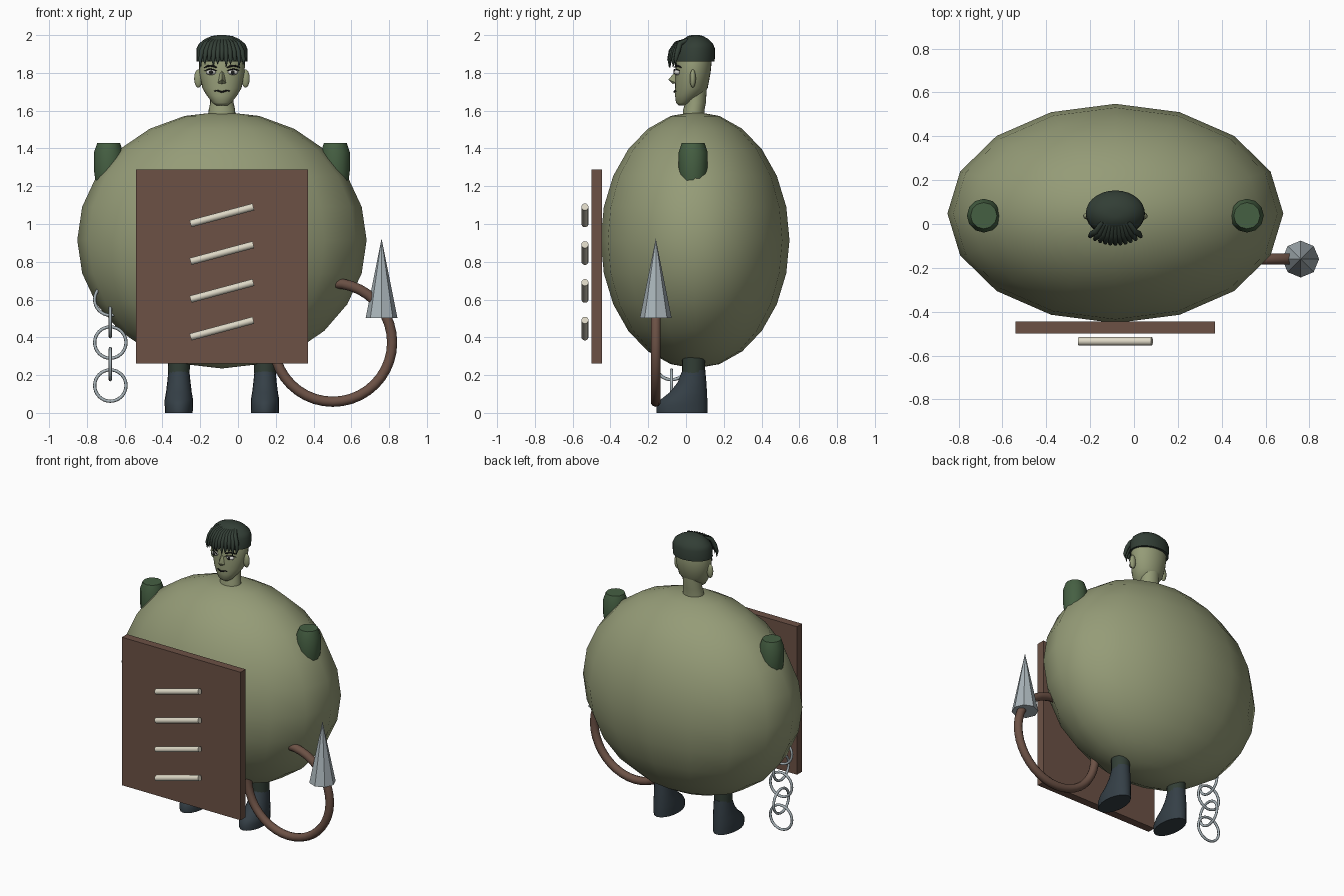
import bpy, bmesh, math
from mathutils import Matrix, Vector

if "Cube" in bpy.data.objects:
    bpy.data.objects.remove(bpy.data.objects["Cube"])

CX = -0.085  # centre line of the figure


def material(name, r, g, b):
    m = bpy.data.materials.new(name)
    m.diffuse_color = (r, g, b, 1)
    m.use_nodes = True
    m.node_tree.nodes["Principled BSDF"].inputs["Base Color"].default_value = m.diffuse_color
    return m


SKIN = material("olive skin", 0.30, 0.33, 0.185)
BROWN = material("brown", 0.15, 0.083, 0.06)
IVORY = material("ivory", 0.72, 0.68, 0.56)
GREEN = material("sleeve green", 0.06, 0.115, 0.055)
HAIR = material("dark green", 0.032, 0.048, 0.036)
BOOT = material("boot blue grey", 0.035, 0.05, 0.062)
STEEL = material("steel", 0.40, 0.46, 0.49)
WHITE = material("eye white", 0.65, 0.65, 0.62)
BLACK = material("near black", 0.012, 0.012, 0.012)


def finish(ob, name, mat, angle=40):
    ob.name = ob.data.name = name
    ob.data.materials.clear()
    ob.data.materials.append(mat)
    bpy.ops.object.select_all(action='DESELECT')
    ob.select_set(True)
    bpy.context.view_layer.objects.active = ob
    if angle:
        bpy.ops.object.shade_smooth_by_angle(angle=math.radians(angle))
    return ob


def from_bmesh(bm, name, mat, angle=40):
    bmesh.ops.recalc_face_normals(bm, faces=bm.faces)
    me = bpy.data.meshes.new(name)
    bm.to_mesh(me)
    bm.free()
    ob = bpy.data.objects.new(name, me)
    bpy.context.collection.objects.link(ob)
    return finish(ob, name, mat, angle)


def ellipsoid(name, mat, loc, radii, seg=16, rings=12, angle=60):
    bm = bmesh.new()
    bmesh.ops.create_uvsphere(bm, u_segments=seg, v_segments=rings, radius=1,
                              matrix=Matrix.LocRotScale(Vector(loc), None, Vector(radii)))
    return from_bmesh(bm, name, mat, angle)


def loft(name, mat, x, sections, n=24, angle=40):
    """Stack of ellipses: (z, front y, back y, half width)."""
    bm = bmesh.new()
    loops = []
    for z, front, back, rx in sections:
        cy, ry = (front + back) / 2, (back - front) / 2
        loops.append([bm.verts.new((x + rx * math.cos(2 * math.pi * i / n),
                                    cy + ry * math.sin(2 * math.pi * i / n), z))
                      for i in range(n)])
    for a, b in zip(loops, loops[1:]):
        for i in range(n):
            j = (i + 1) % n
            bm.faces.new((a[i], a[j], b[j], b[i]))
    bm.faces.new(loops[0])
    bm.faces.new(loops[-1])
    return from_bmesh(bm, name, mat, angle)


def tube(name, mat, points, radius, taper=None, sides=2):
    """Round strand along points, with an optional radius factor per point."""
    cu = bpy.data.curves.new(name, 'CURVE')
    cu.dimensions = '3D'
    cu.bevel_depth, cu.bevel_resolution, cu.use_fill_caps = radius, sides, True
    sp = cu.splines.new('POLY')
    sp.points.add(len(points) - 1)
    for i, p in enumerate(points):
        sp.points[i].co = (*p, 1)
        sp.points[i].radius = taper[i] if taper else 1
    tmp = bpy.data.objects.new("path", cu)
    bpy.context.collection.objects.link(tmp)
    bpy.context.view_layer.update()
    me = bpy.data.meshes.new_from_object(
        tmp.evaluated_get(bpy.context.evaluated_depsgraph_get()))
    bpy.data.objects.remove(tmp)
    ob = bpy.data.objects.new(name, me)
    bpy.context.collection.objects.link(ob)
    return finish(ob, name, mat, 60)


def ring(name, mat, loc, rot, major, minor, seg=32, sides=8):
    bpy.ops.mesh.primitive_torus_add(location=loc, rotation=rot, major_radius=major,
                                     minor_radius=minor, major_segments=seg,
                                     minor_segments=sides)
    return finish(bpy.context.object, name, mat, 60)


# Round body
ellipsoid("body", SKIN, (CX, 0.048, 0.915), (0.766, 0.50, 0.68))

# Neck and head
loft("neck", SKIN, CX, [(1.55, -0.02, 0.10, 0.072), (1.605, -0.015, 0.098, 0.07),
                        (1.64, -0.005, 0.105, 0.062), (1.72, 0.0, 0.11, 0.062)])
loft("head", SKIN, CX, [(1.628, -0.040, 0.0, 0.03), (1.642, -0.053, 0.03, 0.05),
                        (1.68, -0.058, 0.085, 0.08), (1.72, -0.058, 0.115, 0.104),
                        (1.80, -0.055, 0.13, 0.12), (1.87, -0.05, 0.137, 0.122),
                        (1.93, -0.03, 0.12, 0.10)], 28, 60)
bm = bmesh.new()
for p in ((0, -0.05, 1.815), (0.012, -0.05, 1.80), (-0.012, -0.05, 1.80),
          (0, -0.093, 1.765), (0.024, -0.05, 1.745), (-0.024, -0.05, 1.745),
          (0, -0.07, 1.742)):
    bm.verts.new((CX + p[0], p[1], p[2]))
bmesh.ops.convex_hull(bm, input=bm.verts)
from_bmesh(bm, "nose", SKIN, 50)


def face_y(dx, rx=0.118):
    return 0.036 - 0.094 * math.sqrt(max(0, 1 - (dx / rx) ** 2))


# Eyes, brows and ears on both sides
for s, side in ((-1, "left"), (1, "right")):
    ellipsoid(side + "_eye", WHITE, (CX + s * 0.058, -0.046, 1.803), (0.027, 0.018, 0.014))
    ellipsoid(side + "_iris", BLACK, (CX + s * 0.058, -0.062, 1.803), (0.010, 0.005, 0.011))
    for part, dz, rise, r in (("brow", 1.828, 0.010, 0.005), ("lash", 1.810, 0.010, 0.003)):
        pts = []
        for i in range(7):
            dx = 0.028 + 0.066 * i / 6
            bump = rise * math.sin(math.pi * i / 6)
            out = 0.003 if part == "brow" else 0.010
            pts.append((CX + s * dx, face_y(dx) - out, dz + bump))
        tube(side + "_" + part, BLACK, pts, r, [.5, 1, 1, 1, 1, .8, .4])
    ellipsoid(side + "_ear", SKIN, (CX + s * 0.125, 0.036, 1.77), (0.022, 0.016, 0.048))

# Mouth
tube("mouth", BLACK, [(CX + dx, -0.062 + 5.2 * dx * dx, 1.703 - 0.004 * math.cos(dx * 110))
                      for dx in (-.042, -.028, -.014, 0, .014, .028, .042)],
     0.0045, [.4, .8, 1, 1, 1, .8, .4])

# Hair cap with a fringe of strands
loft("hair", HAIR, CX, [(1.86, -0.058, 0.152, 0.135), (1.93, -0.052, 0.153, 0.134),
                        (1.955, -0.035, 0.142, 0.122), (1.98, -0.012, 0.118, 0.09),
                        (1.995, 0.01, 0.09, 0.055), (2.0, 0.03, 0.07, 0.02)], 28, 50)
for i in range(11):
    x = -0.115 + 0.023 * i
    y = -0.09 + 2.6 * x * x
    tip = 1.828 + 0.016 * (i % 3)
    tube("fringe_strand_%d" % (i + 1), HAIR,
         [(CX + x * 0.5, 0.01, 1.975), (CX + x * 0.75, y / 2 - 0.005, 1.955),
          (CX + x * 0.92, y + 0.012, 1.915), (CX + x, y, 1.87), (CX + x * 0.97, y, tip)],
         0.014, [.8, 1, 1, .7, .1])

# Sleeve stubs and legs with boots
for s, side in ((-1, "left"), (1, "right")):
    loft(side + "_sleeve", GREEN, CX + s * 0.600,
         [(z, 0.038 - r, 0.038 + r, r) for z, r in
          ((1.12, 0.045), (1.20, 0.066), (1.28, 0.077), (1.38, 0.077), (1.43, 0.06))], 12, 35)
    x = CX + s * 0.228
    loft(side + "_leg", HAIR, x, [(0.21, -0.022, 0.10, 0.057), (0.32, -0.022, 0.10, 0.06)], 16)
    loft(side + "_boot", BOOT, x,
         [(0, -0.155, 0.113, 0.073), (0.04, -0.157, 0.114, 0.075), (0.07, -0.135, 0.113, 0.075),
          (0.11, -0.085, 0.111, 0.068), (0.16, -0.045, 0.108, 0.062),
          (0.228, -0.018, 0.102, 0.055)], 20, 45)

# Board in front with slanted rungs
bpy.ops.mesh.primitive_cube_add(size=1, location=(CX, -0.473, 0.775))
bpy.context.object.scale = (0.91, 0.055, 1.026)
finish(bpy.context.object, "board", BROWN, 0)
for i in range(4):
    bpy.ops.mesh.primitive_cylinder_add(vertices=12, radius=0.019, depth=0.345,
                                        location=(CX, -0.535, 1.046 - 0.2 * i),
                                        rotation=(0, math.radians(75), 0))
    finish(bpy.context.object, "rung_%d" % (i + 1), IVORY)

# Looped tail with a spike
ring("tail", BROWN, (0.502, -0.16, 0.373), (math.pi / 2, 0, 0), 0.314, 0.027, 40, 10)
bpy.ops.mesh.primitive_cone_add(vertices=8, radius1=0.084, radius2=0, depth=0.42,
                                location=(0.76, -0.16, 0.713))
finish(bpy.context.object, "tail_spike", STEEL, 0)

# Chain of alternating links
for i in range(5):
    turn = (math.pi / 2, 0, 0) if i % 2 == 0 else (0, math.pi / 2, 0)
    ring("chain_link_%d" % (i + 1), STEEL, (-0.676, -0.077, 0.600 - 0.1138 * i),
         turn, 0.083, 0.0085)
